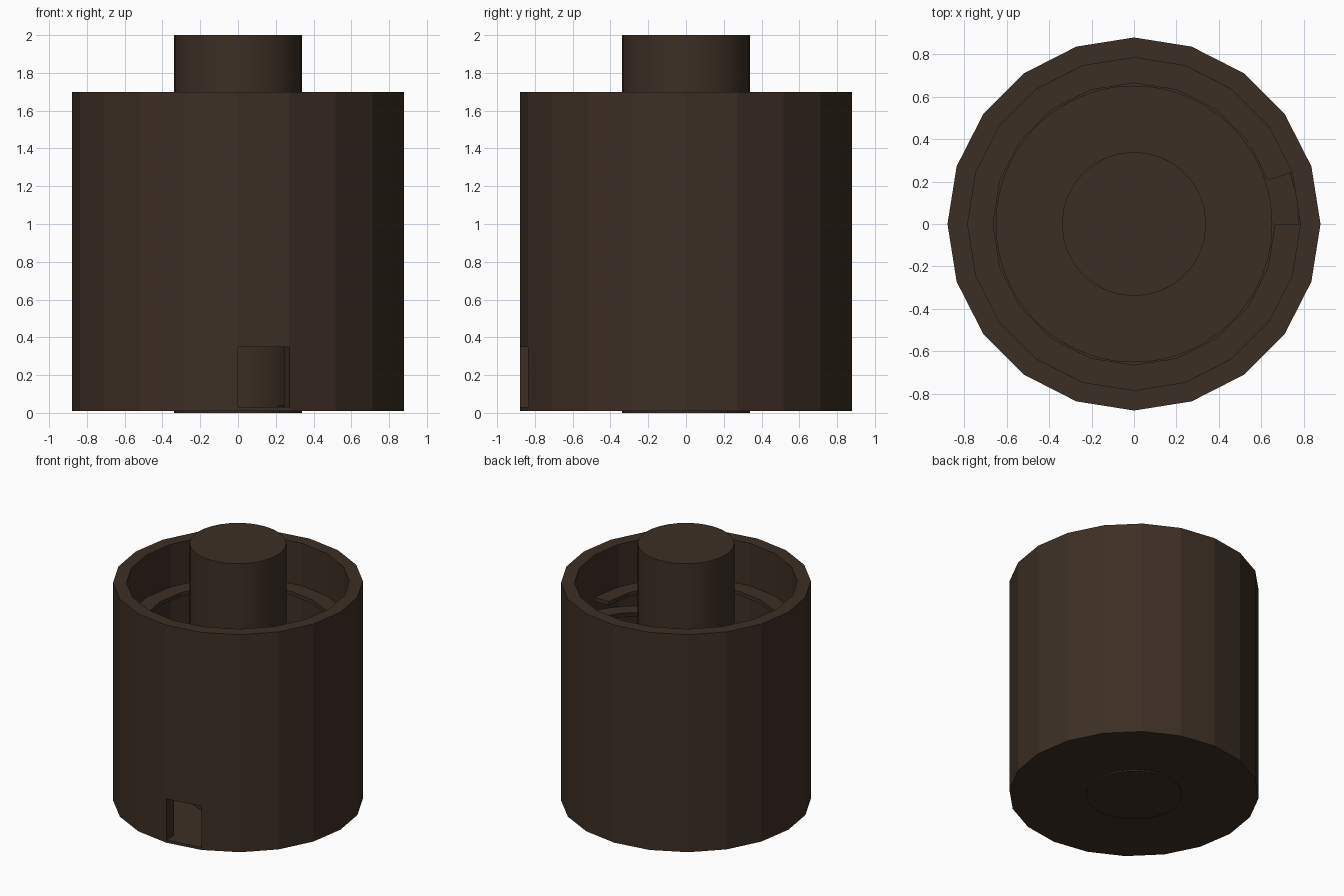
import bpy, bmesh, math

if "Cube" in bpy.data.objects:
    bpy.data.objects.remove(bpy.data.objects["Cube"])

N = 20                      # sides of the tower
R_OUT, R_IN, R_LEDGE = 0.88, 0.785, 0.665
Z_BASE, Z_FLOOR, Z_DOOR, Z_LEDGE, Z_TOP = 0.01, 0.03, 0.35, 1.37, 1.70
DOOR = 15                   # wall segment running from -90 to -72 degrees

brown = bpy.data.materials.new("dark_brown")
brown.diffuse_color = (0.046, 0.028, 0.018, 1)
brown.use_nodes = True
brown.node_tree.nodes["Principled BSDF"].inputs["Base Color"].default_value = brown.diffuse_color


def pt(r, i, z, n=N):
    a = 2 * math.pi * i / n
    return (r * math.cos(a), r * math.sin(a), z)


def quad(bm, *pts):
    bm.faces.new([bm.verts.new(p) for p in pts])


def finish(bm, name):
    bmesh.ops.remove_doubles(bm, verts=bm.verts, dist=1e-5)
    bmesh.ops.recalc_face_normals(bm, faces=bm.faces)
    me = bpy.data.meshes.new(name)
    bm.to_mesh(me)
    bm.free()
    ob = bpy.data.objects.new(name, me)
    bpy.context.collection.objects.link(ob)
    me.materials.append(brown)
    return ob


# Tower wall with floor and an open doorway
bm = bmesh.new()
levels = [Z_BASE, Z_FLOOR, Z_DOOR, Z_TOP]
for i in range(N):
    j = i + 1
    for k in range(3):
        lo, hi = levels[k], levels[k + 1]
        if k == 1 and i == DOOR:
            for e in (i, j):            # door jambs
                quad(bm, pt(R_OUT, e, lo), pt(R_IN, e, lo), pt(R_IN, e, hi), pt(R_OUT, e, hi))
            for z in (lo, hi):          # sill and lintel
                quad(bm, pt(R_OUT, i, z), pt(R_OUT, j, z), pt(R_IN, j, z), pt(R_IN, i, z))
            continue
        quad(bm, pt(R_OUT, i, lo), pt(R_OUT, j, lo), pt(R_OUT, j, hi), pt(R_OUT, i, hi))
        if k:
            quad(bm, pt(R_IN, i, lo), pt(R_IN, j, lo), pt(R_IN, j, hi), pt(R_IN, i, hi))
    quad(bm, pt(R_OUT, i, Z_TOP), pt(R_OUT, j, Z_TOP), pt(R_IN, j, Z_TOP), pt(R_IN, i, Z_TOP))
quad(bm, *[pt(R_IN, i, Z_FLOOR) for i in range(N)])
quad(bm, *[pt(R_OUT, i, Z_BASE) for i in range(N)])
finish(bm, "tower_wall")

# Wall walk, left open over the stair exit (first segment)
bm = bmesh.new()
zb = Z_LEDGE - 0.03
for i in range(1, N):
    j = i + 1
    for z in (Z_LEDGE, zb):
        quad(bm, pt(R_LEDGE, i, z), pt(R_LEDGE, j, z), pt(R_IN, j, z), pt(R_IN, i, z))
    quad(bm, pt(R_LEDGE, i, zb), pt(R_LEDGE, j, zb), pt(R_LEDGE, j, Z_LEDGE), pt(R_LEDGE, i, Z_LEDGE))
for e in (1, N):
    quad(bm, pt(R_LEDGE, e, zb), pt(R_IN, e, zb), pt(R_IN, e, Z_LEDGE), pt(R_LEDGE, e, Z_LEDGE))
finish(bm, "wall_walk")

# Winding stair climbing along the inside of the wall
bm = bmesh.new()
PER = 13                    # steps per wall segment
M = N * PER
steps = PER * 26
rise = (Z_LEDGE - Z_FLOOR) / steps
ra, rb = 0.65, 0.776
for s in range(steps):
    i, j = s - 4 * PER, s + 1 - 4 * PER
    z0 = Z_FLOOR + s * rise
    z1 = z0 + rise
    u0, u1 = max(Z_FLOOR, z0 - 0.03), max(Z_FLOOR, z1 - 0.03)
    quad(bm, pt(ra, i, z0, M), pt(rb, i, z0, M), pt(rb, i, z1, M), pt(ra, i, z1, M))
    quad(bm, pt(ra, i, z1, M), pt(rb, i, z1, M), pt(rb, j, z1, M), pt(ra, j, z1, M))
    quad(bm, pt(ra, i, u0, M), pt(rb, i, u0, M), pt(rb, j, u1, M), pt(ra, j, u1, M))
    for r in (ra, rb):
        quad(bm, pt(r, i, u0, M), pt(r, j, u1, M), pt(r, j, z1, M), pt(r, i, z1, M))
finish(bm, "winding_stair")

# Central column
bpy.ops.mesh.primitive_cylinder_add(vertices=32, radius=0.34, depth=2, location=(0, 0, 1))
col = bpy.context.object
col.name = "central_column"
col.data.materials.append(brown)
bpy.ops.object.shade_smooth_by_angle(angle=math.radians(30))
